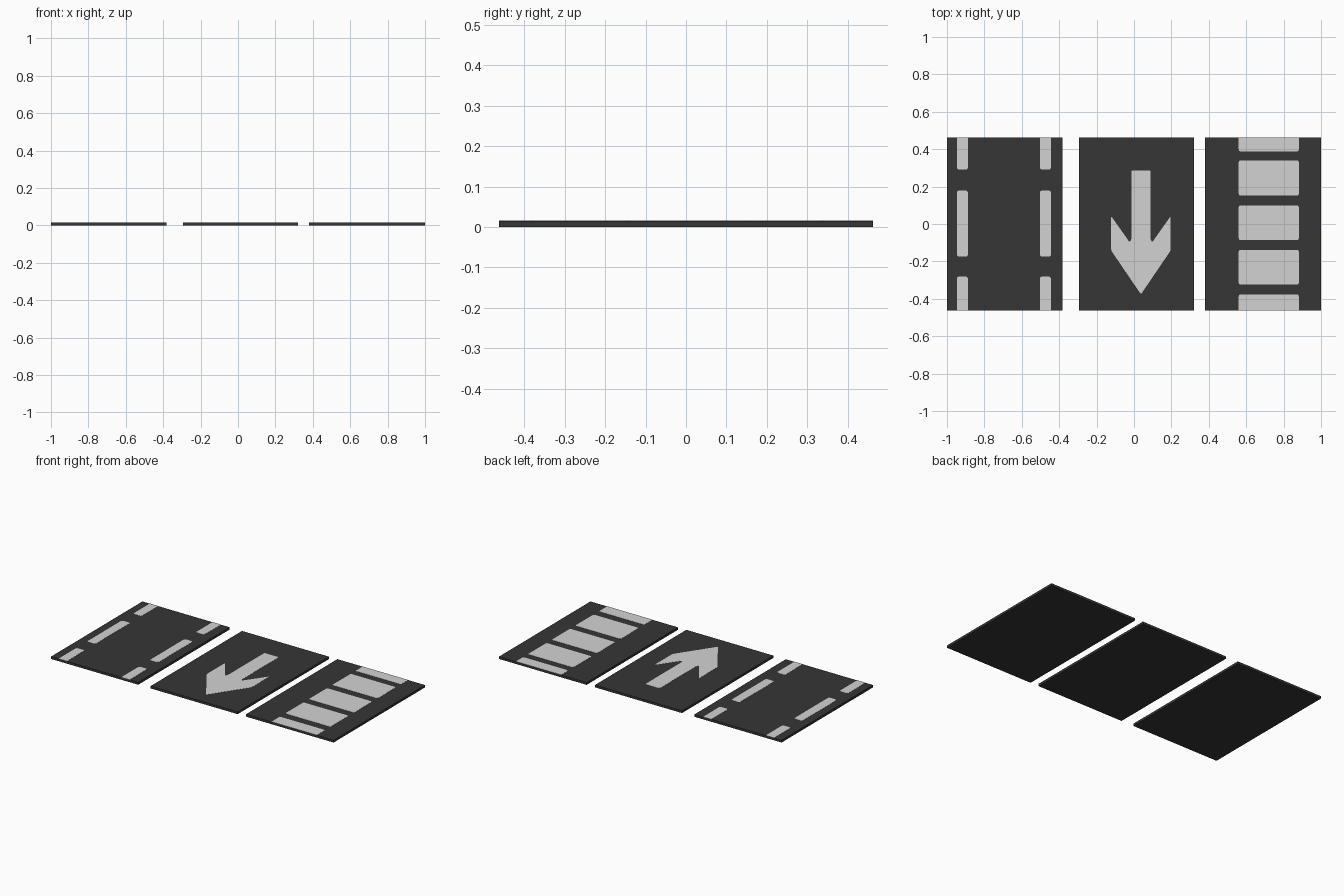
import bpy, bmesh

if "Cube" in bpy.data.objects:
    bpy.data.objects.remove(bpy.data.objects["Cube"])

HALF_Y = 0.462
SLAB_TOP = 0.015
PAINT_TOP = 0.016


def material(name, value):
    m = bpy.data.materials.new(name)
    m.diffuse_color = (value, value, value, 1)
    m.use_nodes = True
    m.node_tree.nodes["Principled BSDF"].inputs["Base Color"].default_value = m.diffuse_color
    return m


asphalt = material("dark asphalt", 0.037)
paint = material("light grey paint", 0.65)


def plate(name, outlines, z0, z1, mat, radius=0.0):
    """Extrude flat outlines from z0 to z1, rounding corners that are not on the slab edge."""
    bm = bmesh.new()
    for pts in outlines:
        verts = [bm.verts.new((x, y, z1)) for x, y in pts]
        bm.faces.new(verts)
    if radius:
        corners = [v for v in bm.verts if abs(v.co.y) < HALF_Y - 0.005]
        bmesh.ops.bevel(bm, geom=corners, offset=radius, offset_type='OFFSET',
                        segments=3, profile=0.5, affect='VERTICES')
    tops = list(bm.faces)
    ext = bmesh.ops.extrude_face_region(bm, geom=tops, use_keep_orig=True)
    for v in ext["geom"]:
        if isinstance(v, bmesh.types.BMVert):
            v.co.z = z0
    bmesh.ops.recalc_face_normals(bm, faces=bm.faces)
    me = bpy.data.meshes.new(name)
    bm.to_mesh(me)
    bm.free()
    me.materials.append(mat)
    ob = bpy.data.objects.new(name, me)
    bpy.context.collection.objects.link(ob)
    return ob


def rect(x0, x1, y0, y1):
    return [(x0, y0), (x1, y0), (x1, y1), (x0, y1)]


# road slabs
for name, x0, x1 in (("lane_slab", -1.0, -0.383),
                     ("arrow_slab", -0.295, 0.321),
                     ("crossing_slab", 0.38, 1.0)):
    plate(name, [rect(x0, x1, -HALF_Y, HALF_Y)], 0, SLAB_TOP, asphalt)

# dashed lane lines
dashes = [(-HALF_Y, -0.281), (-0.175, 0.179), (0.291, HALF_Y)]
for name, x0 in (("left_lane_line", -0.947), ("right_lane_line", -0.503)):
    plate(name, [rect(x0, x0 + 0.059, a, b) for a, b in dashes],
          SLAB_TOP, PAINT_TOP, paint, 0.012)

# direction arrow: right half mirrored about its centre line
cx = 0.037
half = [(0.159, -0.142), (0.159, 0.042), (0.06, -0.098), (0.051, -0.082), (0.051, 0.287)]
arrow = [(cx, -0.376)] + [(cx + x, y) for x, y in half]
arrow += [(cx - x, y) for x, y in reversed(half)]
plate("direction_arrow", [arrow], SLAB_TOP, PAINT_TOP, paint, 0.008)

# crossing stripes
stripes = [(-HALF_Y, -0.377), (-0.324, -0.138), (-0.086, 0.1), (0.152, 0.34), (0.388, HALF_Y)]
plate("crossing_stripes", [rect(0.56, 0.881, a, b) for a, b in stripes],
      SLAB_TOP, PAINT_TOP, paint, 0.01)
